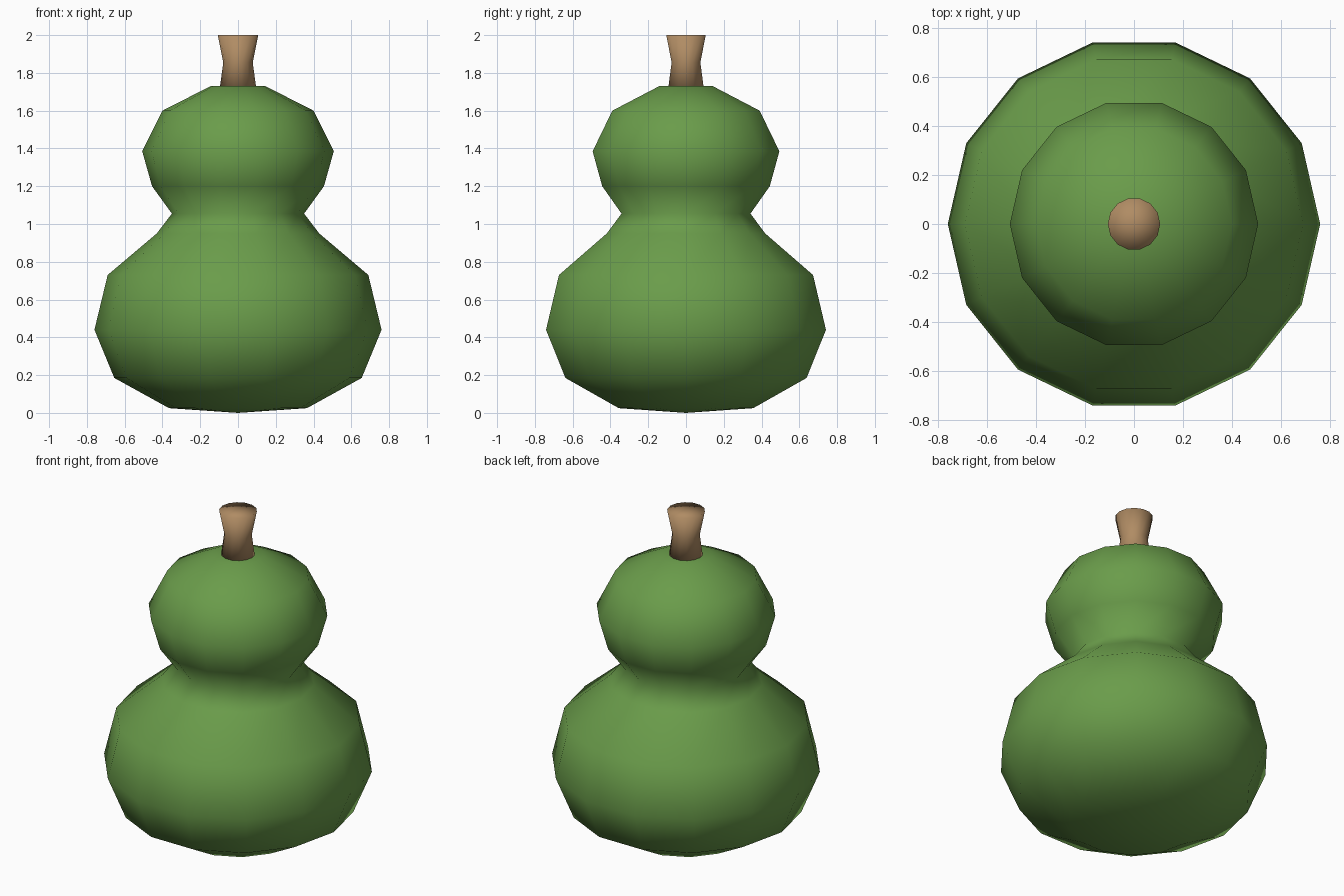
import bpy
import bmesh
import math

cube = bpy.data.objects.get("Cube")
if cube:
    bpy.data.objects.remove(cube, do_unlink=True)

SIDES = 14


def make_material(name, rgb):
    mat = bpy.data.materials.new(name)
    mat.use_nodes = True
    mat.diffuse_color = (*rgb, 1)
    bsdf = next(n for n in mat.node_tree.nodes if n.type == "BSDF_PRINCIPLED")
    bsdf.inputs["Base Color"].default_value = (*rgb, 1)
    bsdf.inputs["Roughness"].default_value = 0.8
    return mat


def lathe(name, profile, bottom, top, mat):
    """Turn (radius, height) rings around z and close both ends with fans."""
    bm = bmesh.new()
    rings = []
    for r, z in profile:
        angles = [math.tau * i / SIDES for i in range(SIDES)]
        rings.append([bm.verts.new((r * math.cos(a), r * math.sin(a), z)) for a in angles])
    low, high = bm.verts.new((0, 0, bottom)), bm.verts.new((0, 0, top))
    for i in range(SIDES):
        j = (i + 1) % SIDES
        for a, b in zip(rings, rings[1:]):
            bm.faces.new((a[i], a[j], b[j], b[i]))
        bm.faces.new((low, rings[0][j], rings[0][i]))
        bm.faces.new((high, rings[-1][i], rings[-1][j]))
    for face in bm.faces:
        face.smooth = True
    mesh = bpy.data.meshes.new(name)
    bm.to_mesh(mesh)
    bm.free()
    mesh.materials.append(mat)
    obj = bpy.data.objects.new(name, mesh)
    bpy.context.collection.objects.link(obj)
    return obj


green = make_material("gourd green", (0.144, 0.333, 0.069))
brown = make_material("stem brown", (0.434, 0.262, 0.127))

# Two-lobed gourd with a pinched waist
lathe("gourd_body", [
    (0.365, 0.025), (0.655, 0.185), (0.76, 0.44), (0.69, 0.73), (0.43, 0.95),
    (0.35, 1.055), (0.455, 1.2), (0.507, 1.385), (0.4, 1.6), (0.145, 1.73),
], 0, 1.735, green)

# Flared stem
lathe("stem", [(0.095, 1.73), (0.078, 1.855), (0.107, 2)], 1.73, 2, brown)
